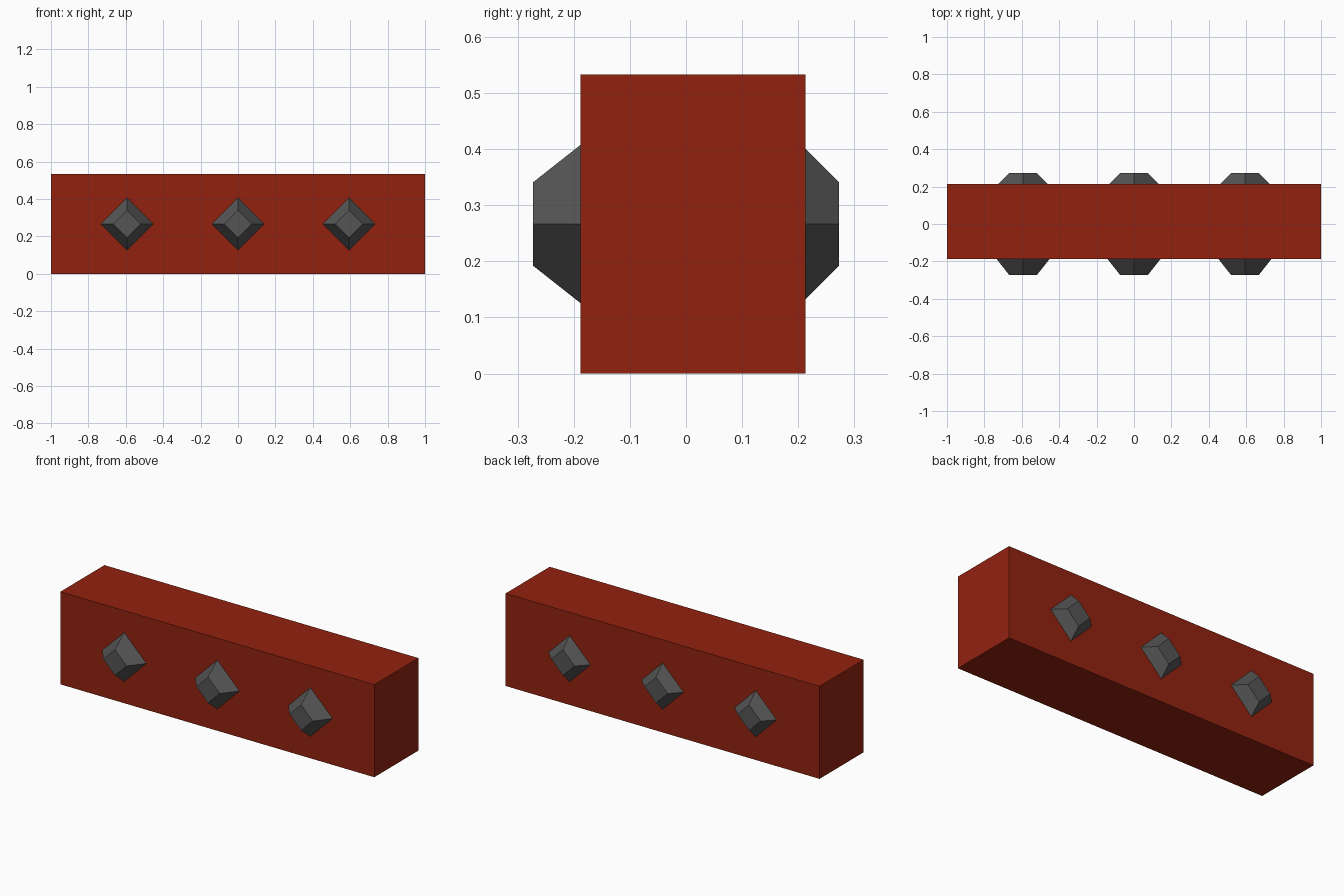
import bpy, bmesh, math
from mathutils import Matrix

if "Cube" in bpy.data.objects:
    bpy.data.objects.remove(bpy.data.objects["Cube"])

def material(name, rgb):
    m = bpy.data.materials.new(name)
    m.diffuse_color = (*rgb, 1)
    m.use_nodes = True
    m.node_tree.nodes["Principled BSDF"].inputs["Base Color"].default_value = m.diffuse_color
    return m

RED = material("brick red", (0.29, 0.016, 0.005))
GREY = material("dark grey", (0.09, 0.09, 0.09))

def add_object(name, bm, mat):
    bmesh.ops.recalc_face_normals(bm, faces=bm.faces)
    mesh = bpy.data.meshes.new(name)
    bm.to_mesh(mesh)
    bm.free()
    mesh.materials.append(mat)
    ob = bpy.data.objects.new(name, mesh)
    bpy.context.collection.objects.link(ob)
    return ob

FRONT, BACK, TIP, HEIGHT = -0.188, 0.213, 0.273, 0.533

# long rectangular beam
bm = bmesh.new()
bmesh.ops.create_cube(bm, size=1, matrix=Matrix.Translation((0, (FRONT + BACK) / 2, HEIGHT / 2))
                      @ Matrix.Diagonal((2, BACK - FRONT, HEIGHT, 1)))
add_object("beam", bm, RED)

# truncated diamond pyramid stud, standing out from a long side
def stud(name, x, base_y, tip_y, base_r, tip_r):
    bm = bmesh.new()
    rings = [[bm.verts.new((x + r * math.cos(i * math.pi / 2), y,
                            HEIGHT / 2 + r * math.sin(i * math.pi / 2))) for i in range(4)]
             for r, y in ((base_r, base_y), (tip_r, tip_y))]
    for i in range(4):
        j = (i + 1) % 4
        bm.faces.new((rings[0][i], rings[0][j], rings[1][j], rings[1][i]))
    for ring in rings:
        bm.faces.new(ring)
    add_object(name, bm, GREY)

for i, x in enumerate((-0.593, 0, 0.593)):
    stud(f"front_stud_{i + 1}", x, FRONT, -TIP, 0.141, 0.074)
    stud(f"back_stud_{i + 1}", x, BACK, TIP, 0.134, 0.074)
